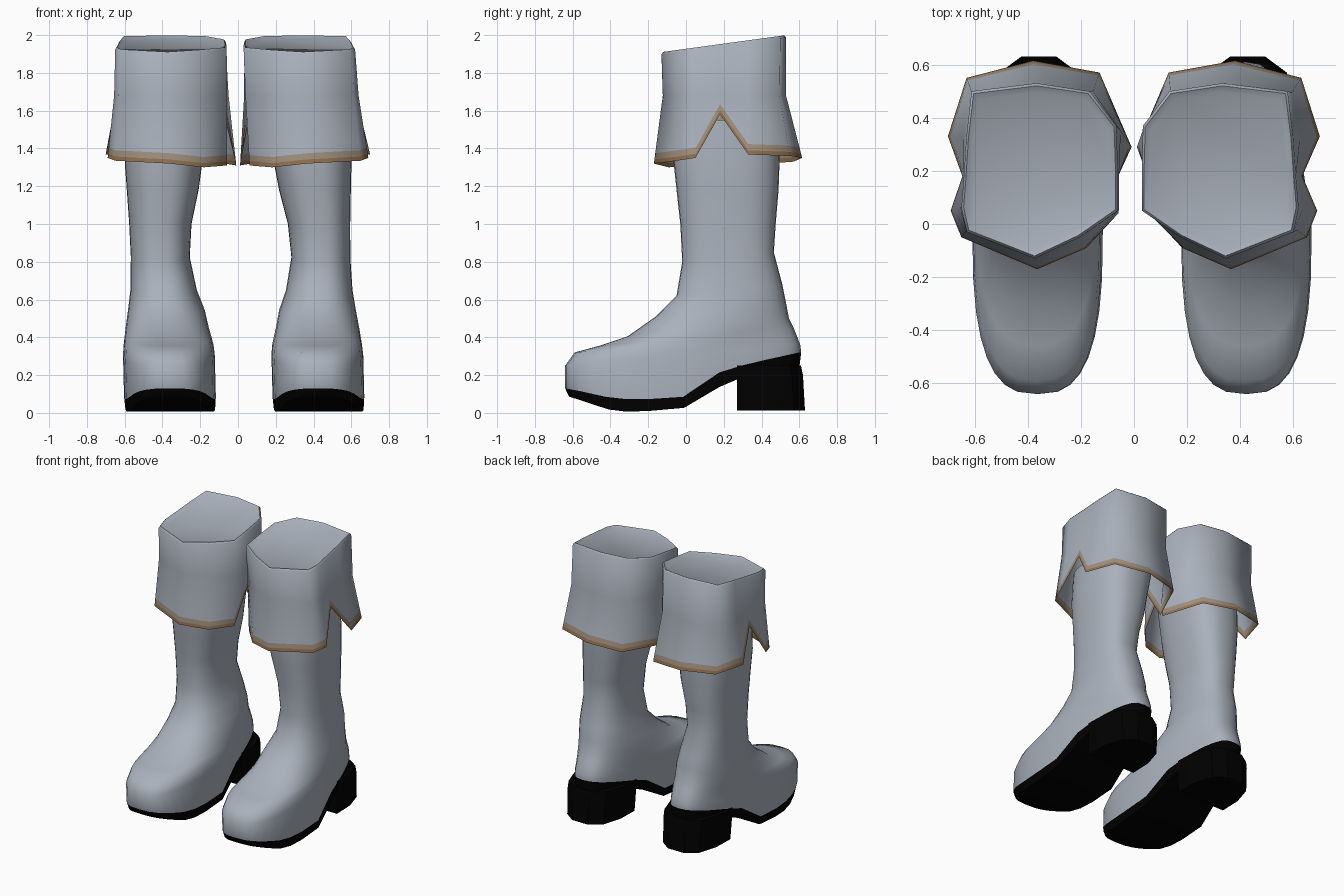
import bpy, bmesh, math

if "Cube" in bpy.data.objects:
    bpy.data.objects.remove(bpy.data.objects["Cube"])

N = 32          # points around every boot ring


def material(name, rgb):
    m = bpy.data.materials.new(name)
    m.diffuse_color = (*rgb, 1)
    m.use_nodes = True
    m.node_tree.nodes["Principled BSDF"].inputs["Base Color"].default_value = m.diffuse_color
    return m


GREY = material("grey_leather", (0.40, 0.44, 0.50))
BLACK = material("black_sole", (0.0, 0.0, 0.0))
FADE = material("faded_tan", (0.35, 0.275, 0.205))
BROWN = material("brown_hem", (0.28, 0.165, 0.08))


def interp(pts, v):
    """Piecewise linear lookup."""
    if v <= pts[0][0]:
        return pts[0][1]
    for (a, fa), (b, fb) in zip(pts, pts[1:]):
        if v <= b:
            return fa + (fb - fa) * (v - a) / (b - a)
    return pts[-1][1]


def ring(cx, hw, y0, y1, height, taper=0.0, p=0.8):
    """Rounded outline; height is a (front, back) pair or a function of y."""
    out = []
    for i in range(N):
        a = 2 * math.pi * i / N
        c, s = math.cos(a), math.sin(a)
        u = math.copysign(abs(c) ** p, c) if abs(c) > 1e-6 else 0
        v = math.copysign(abs(s) ** p, s) if abs(s) > 1e-6 else 0
        y = (y0 + y1) / 2 + v * (y1 - y0) / 2
        f = (v + 1) / 2
        z = height(y) if callable(height) else height[0] + f * (height[1] - height[0])
        out.append((cx + u * hw * (1 - taper * max(0, v)), y, z))
    return out


def loft(name, side, rings, mats, band_mats, cap_first=None, cap_last=None, angle=40):
    """Skin a stack of rings; side mirrors it, and both boots lean slightly."""
    bm = bmesh.new()
    loops = [[bm.verts.new((side * x + 0.035 - 0.026 * z, y, z)) for x, y, z in r] for r in rings]
    n = len(loops[0])
    for k, (a, b) in enumerate(zip(loops, loops[1:])):
        for i in range(n):
            j = (i + 1) % n
            bm.faces.new((a[i], a[j], b[j], b[i])).material_index = band_mats[k]
    for loop, mi in ((loops[0], cap_first), (loops[-1], cap_last)):
        if mi is None:
            continue
        if n != N:
            bm.faces.new(loop).material_index = mi
            continue
        for i in range(-N // 4, N // 4):      # strips running across the outline
            q = [loop[i % N], loop[(i + 1) % N], loop[(N // 2 - i - 1) % N], loop[(N // 2 - i) % N]]
            bm.faces.new(list(dict.fromkeys(q))).material_index = mi
    bmesh.ops.recalc_face_normals(bm, faces=bm.faces)
    me = bpy.data.meshes.new(name)
    bm.to_mesh(me)
    bm.free()
    for m in mats:
        me.materials.append(m)
    ob = bpy.data.objects.new(name, me)
    bpy.context.collection.objects.link(ob)
    bpy.ops.object.select_all(action='DESELECT')
    ob.select_set(True)
    bpy.context.view_layer.objects.active = ob
    bpy.ops.object.shade_smooth_by_angle(angle=math.radians(angle))
    return ob


# side profiles of the sole underside and of the sole/upper seam
UNDER = [(-0.63, 0.09), (-0.37, 0.005), (-0.03, 0.015), (0.25, 0.18), (0.6, 0.24)]
WELT = [(-0.64, 0.13), (-0.56, 0.115), (-0.38, 0.075), (-0.03, 0.07), (0.06, 0.16),
        (0.2, 0.225), (0.35, 0.265), (0.6, 0.32)]

# upper: centre x, half width, front y, back y, front z, back z, heel taper, squareness
UPPER = [
    (0.393, 0.243, -0.64, 0.605, 0.25, 0.36, 0.28, 0.72),
    (0.393, 0.238, -0.59, 0.59, 0.32, 0.40, 0.24, 0.75),
    (0.395, 0.230, -0.46, 0.57, 0.355, 0.45, 0.17, 0.8),
    (0.398, 0.220, -0.31, 0.545, 0.405, 0.50, 0.12, 0.8),
    (0.400, 0.203, -0.16, 0.53, 0.51, 0.58, 0.08, 0.8),
    (0.412, 0.176, -0.05, 0.51, 0.62, 0.68, 0, 0.8),
    (0.425, 0.156, -0.02, 0.465, 0.80, 0.85, 0, 0.8),
    (0.420, 0.165, -0.03, 0.475, 1.00, 1.00, 0, 0.8),
    (0.403, 0.190, -0.05, 0.49, 1.18, 1.18, 0, 0.8),
    (0.395, 0.205, -0.065, 0.495, 1.32, 1.32, 0, 0.8),
    (0.370, 0.220, -0.07, 0.50, 1.55, 1.55, 0, 0.8),
]

# cuff columns, counter-clockwise from the front: top x, y / bottom x, y, z
CUFF = [
    (0.360, -0.13, 0.365, -0.17, 1.320), (0.615, -0.03, 0.650, -0.05, 1.335),
    (0.635, 0.06, 0.690, 0.05, 1.350), (0.625, 0.18, 0.640, 0.18, 1.580),
    (0.615, 0.33, 0.700, 0.33, 1.368), (0.595, 0.50, 0.630, 0.55, 1.360),
    (0.350, 0.53, 0.380, 0.615, 1.350), (0.150, 0.50, 0.130, 0.57, 1.330),
    (0.050, 0.37, 0.010, 0.29, 1.310), (0.045, 0.20, 0.055, 0.18, 1.520),
    (0.045, 0.05, 0.060, 0.04, 1.310), (0.190, -0.05, 0.180, -0.09, 1.300),
]
MID_Z = 1.68


def rim_z(y):
    return 1.91 + 0.09 * (y + 0.13) / 0.66


def cuff_rim(inset, drop):
    return [(0.336 + (tx - 0.336) * (1 - inset), 0.2 + (ty - 0.2) * (1 - inset),
             rim_z(0.2 + (ty - 0.2) * (1 - inset)) - drop) for tx, ty, *_ in CUFF]


def cuff_ring(offset=None):
    """Middle ring, or a ring at a height above the notched lower edge."""
    out = []
    for tx, ty, bx, by, bz in CUFF:
        mx, my = tx + 0.22 * (bx - tx), 0.2 + 0.96 * (ty - 0.2) + 0.15 * (by - ty)
        t = 0 if offset is None else (MID_Z - bz - offset) / (MID_Z - bz)
        out.append((mx + (bx - mx) * t, my + (by - my) * t, MID_Z + (bz - MID_Z) * t))
    return out


for side, label in ((-1, "left"), (1, "right")):
    # foot and shaft, with the black sole below the seam
    rings = [ring(0.393, 0.238, -0.62, 0.60, lambda y: interp(UNDER, y), 0.28, 0.72),
             ring(0.393, 0.243, -0.64, 0.61, lambda y: interp(WELT, y), 0.28, 0.72)]
    rings += [ring(cx, hw, y0, y1, (zf, zb), tp, p) for cx, hw, y0, y1, zf, zb, tp, p in UPPER]
    loft(label + "_boot", side, rings, [GREY, BLACK], [1] + [0] * len(UPPER),
         cap_first=1, cap_last=0, angle=50)

    # heel block, flush with the sole above it
    shape = [(-0.205, 0.27), (0.205, 0.27), (0.2, 0.43), (0.155, 0.57),
             (0.07, 0.63), (-0.07, 0.63), (-0.155, 0.57), (-0.2, 0.43)]
    rings = [[(0.393 + x * s, 0.27 + (y - 0.27) * sy, z) for x, y in shape]
             for z, s, sy in ((0.012, 0.95, 1.0), (0.2, 1.0, 0.97), (0.25, 1.0, 0.94))]
    loft(label + "_heel", side, rings, [BLACK], [0, 0], cap_first=0, cap_last=0, angle=30)

    # folded cuff with a closed top and a fading brown notched hem
    rings = [cuff_rim(0.10, 0.012), cuff_rim(0.03, 0.0), cuff_rim(0.0, 0.012),
             cuff_ring(), cuff_ring(0.055), cuff_ring(0.022), cuff_ring(0.0)]
    loft(label + "_cuff", side, rings, [GREY, FADE, BROWN], [0, 0, 0, 0, 1, 2],
         cap_first=0, angle=75)
